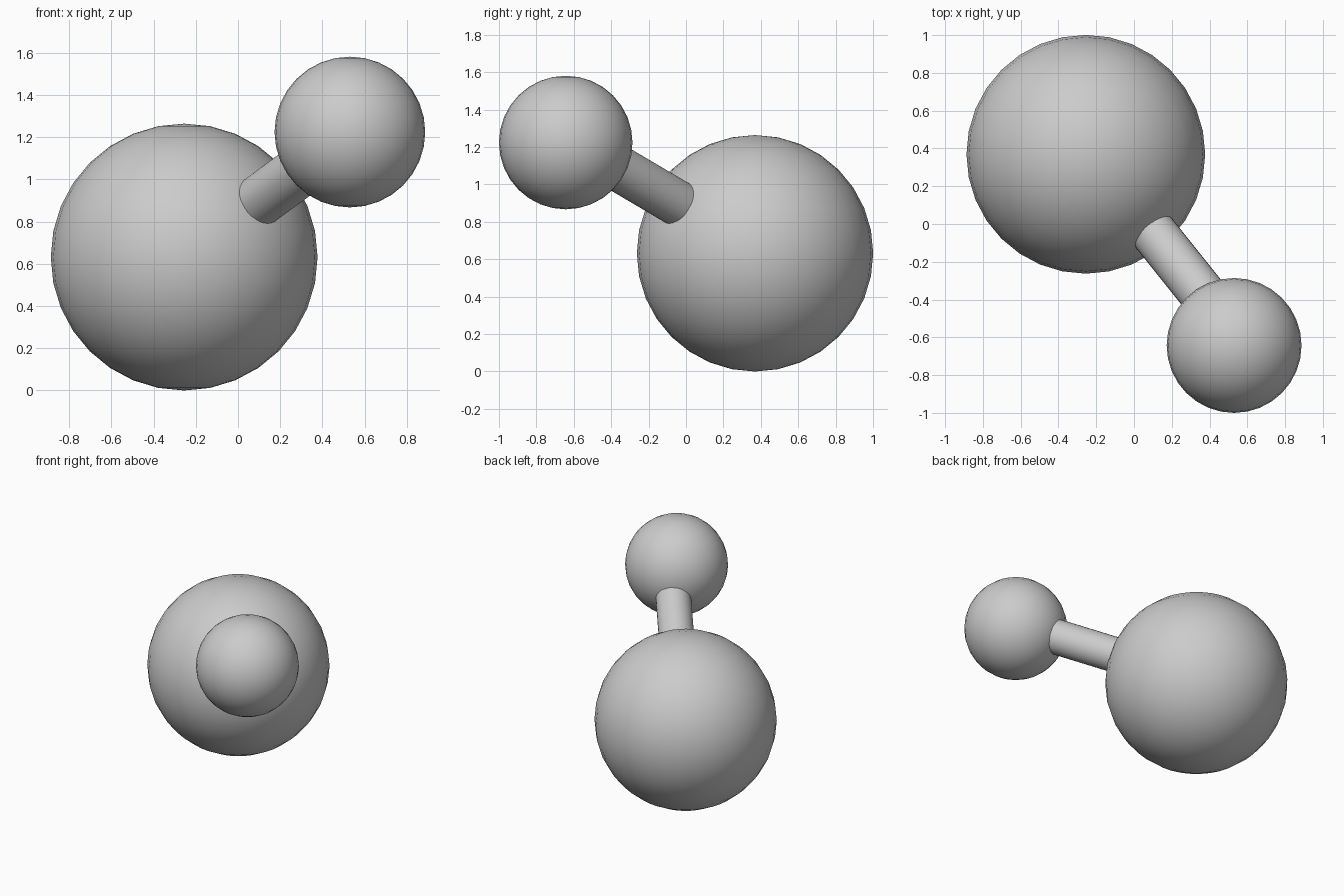
import bpy
from mathutils import Vector

if "Cube" in bpy.data.objects:
    bpy.data.objects.remove(bpy.data.objects["Cube"])


def smooth(obj, name):
    obj.name = name
    bpy.ops.object.shade_smooth_by_angle()
    return obj


def ball(name, centre, radius):
    bpy.ops.mesh.primitive_uv_sphere_add(segments=32, ring_count=16,
                                         radius=radius, location=centre)
    return smooth(bpy.context.object, name)


def rod(name, start, end, radius):
    axis = end - start
    bpy.ops.mesh.primitive_cylinder_add(vertices=32, radius=radius,
                                        depth=axis.length,
                                        location=(start + end) / 2)
    obj = bpy.context.object
    obj.rotation_euler = axis.to_track_quat('Z', 'Y').to_euler()
    return smooth(obj, name)


# Two balls, large one resting on the ground
ball("large_ball", (-0.255, 0.369, 0.632), 0.632)
ball("small_ball", (0.53, -0.643, 1.224), 0.357)

# Rod joining them, ends buried inside the balls
mid = Vector((0.2, -0.166, 0.971))
direction = Vector((0.8, -1.0, 0.59)).normalized()
rod("connecting_rod", mid - direction * 0.4, mid + direction * 0.45, 0.123)
